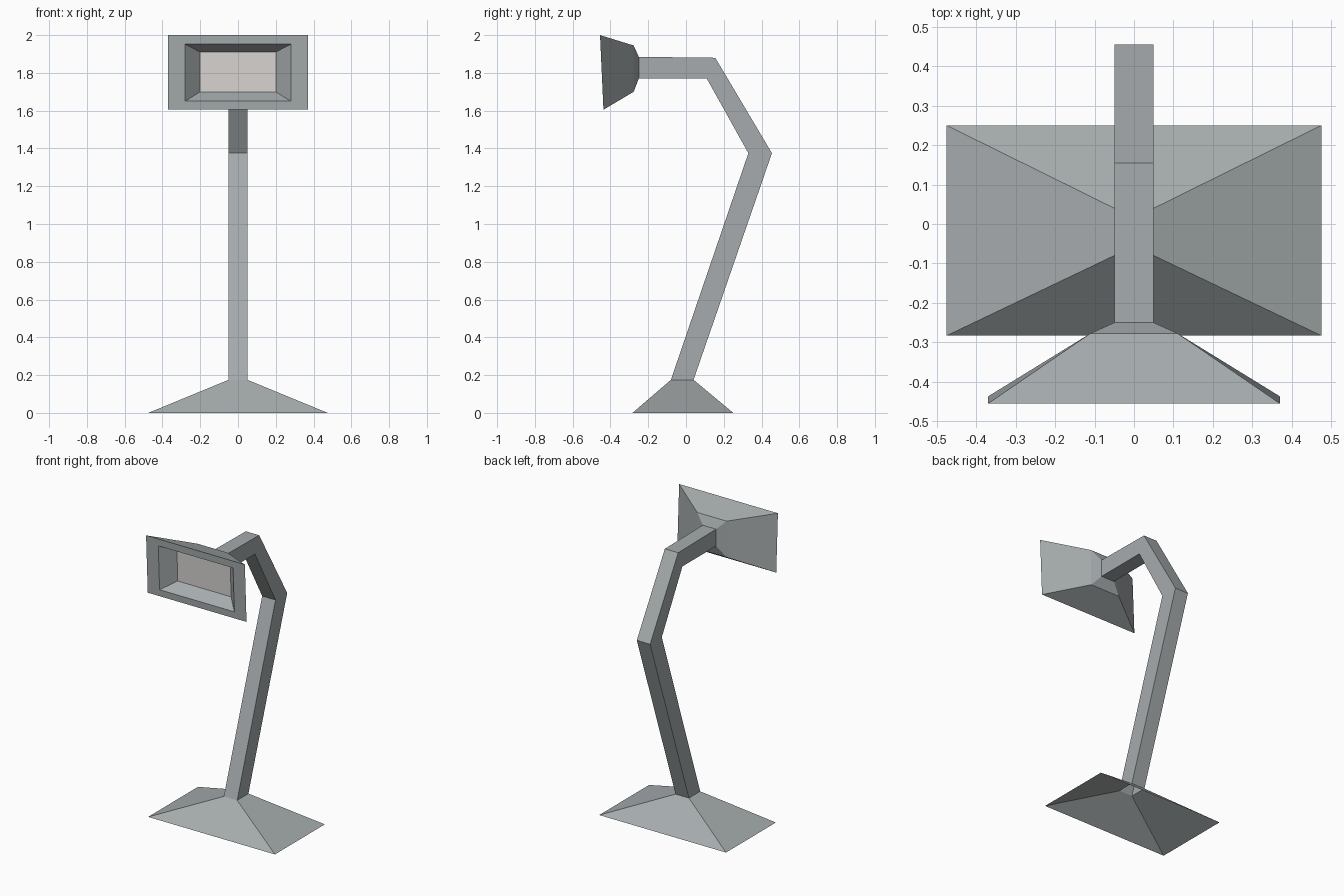
import bpy

if "Cube" in bpy.data.objects:
    bpy.data.objects.remove(bpy.data.objects["Cube"])


def material(name, rgb):
    m = bpy.data.materials.new(name)
    m.diffuse_color = (*rgb, 1)
    m.use_nodes = True
    m.node_tree.nodes["Principled BSDF"].inputs["Base Color"].default_value = m.diffuse_color
    return m


grey = material("cool grey metal", (0.38, 0.41, 0.42))
glow = material("pale lamp panel", (0.70, 0.68, 0.66))


def loft(name, rings, cap=False):
    """Flat-sided skin through rectangles: (half width, front/lower yz, back/upper yz)."""
    verts, faces = [], []
    for w, a, b in rings:
        verts += [(-w, *a), (w, *a), (w, *b), (-w, *b)]
    for r in range(0, 4 * (len(rings) - 1), 4):
        for i in range(4):
            j = (i + 1) % 4
            faces.append((r + i, r + j, r + 4 + j, r + 4 + i))
    if cap:
        n = len(verts)
        faces.append((n - 4, n - 3, n - 2, n - 1))
    mesh = bpy.data.meshes.new(name)
    mesh.from_pydata(verts, [], faces)
    mesh.materials.append(grey)
    if cap:
        mesh.materials.append(glow)
        mesh.polygons[-1].material_index = 1
    mesh.update()
    obj = bpy.data.objects.new(name, mesh)
    bpy.context.collection.objects.link(obj)
    return obj


foot = (0.05, (-0.08, 0.175), (0.04, 0.175))
neck = (0.05, (-0.25, 1.77), (-0.25, 1.885))

# Flared base, open underneath
loft("base", [(0.475, (-0.283, 0), (0.25, 0)), foot])

# Bent square arm
loft("arm", [foot,
             (0.05, (0.33, 1.375), (0.455, 1.375)),
             (0.05, (0.11, 1.77), (0.155, 1.88)),
             neck])

# Lamp hood: back, flare, front rim, recess, glowing panel
loft("lamp_head", [neck,
                   (0.11, (-0.277, 1.70), (-0.277, 1.945)),
                   (0.37, (-0.437, 1.605), (-0.455, 2.0)),
                   (0.28, (-0.439, 1.65), (-0.453, 1.952)),
                   (0.20, (-0.36, 1.70), (-0.367, 1.91))], cap=True)
